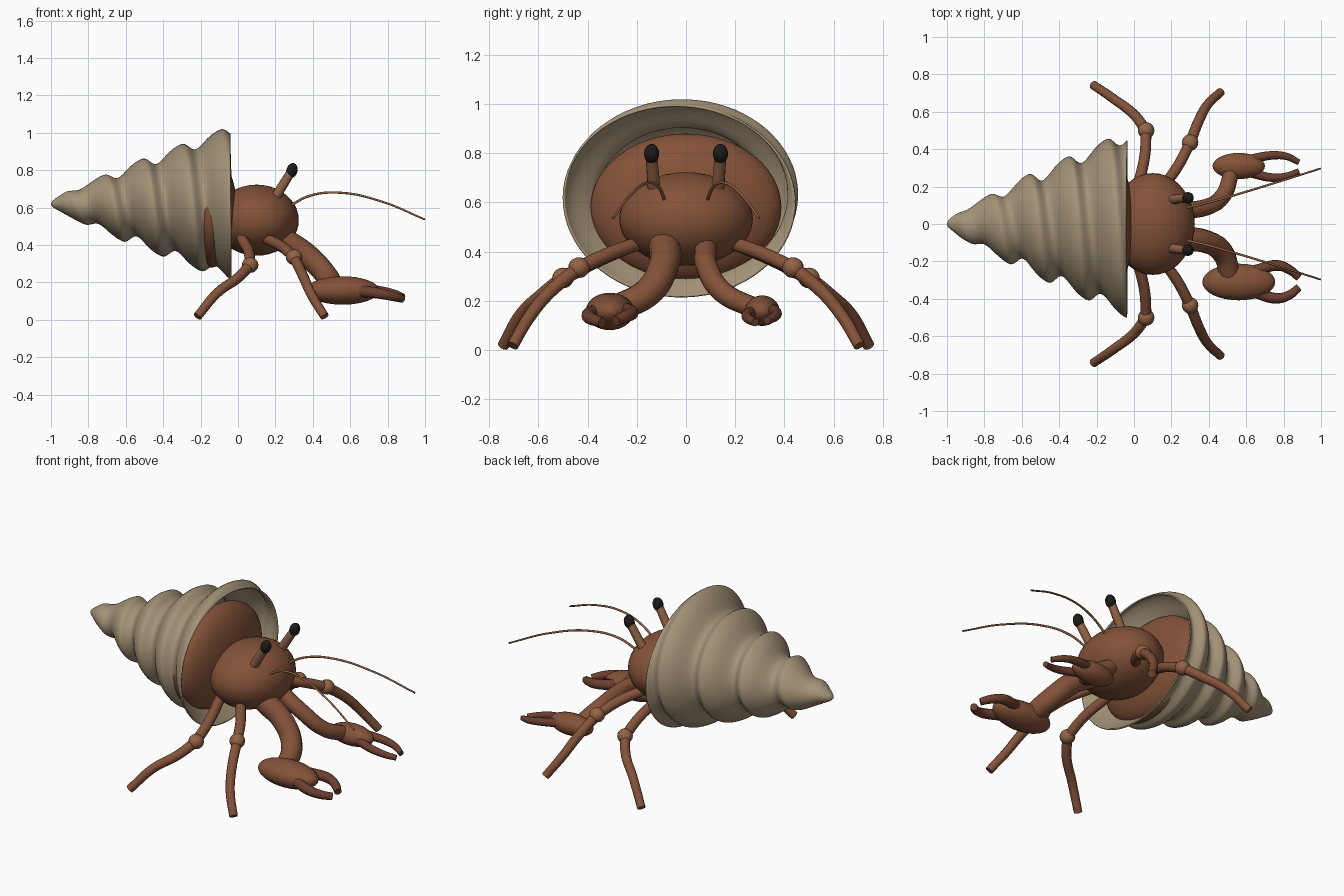
import bpy, bmesh, math
from mathutils import Vector

if "Cube" in bpy.data.objects:
    bpy.data.objects.remove(bpy.data.objects["Cube"])


def material(name, rgb):
    m = bpy.data.materials.new(name)
    m.diffuse_color = (*rgb, 1)
    m.use_nodes = True
    m.node_tree.nodes["Principled BSDF"].inputs["Base Color"].default_value = m.diffuse_color
    return m


BROWN = material("brown", (0.23, 0.085, 0.04))
DARK = material("dark_brown", (0.15, 0.05, 0.028))
TAN = material("joint_tan", (0.29, 0.125, 0.06))
SHELL = material("shell_tan", (0.37, 0.29, 0.185))
BLACK = material("eye_black", (0.012, 0.011, 0.009))


def smooth(ob, angle=50):
    bpy.ops.object.select_all(action='DESELECT')
    ob.select_set(True)
    bpy.context.view_layer.objects.active = ob
    bpy.ops.object.shade_smooth_by_angle(angle=math.radians(angle))


def ball(name, loc, size, mat, seg=32):
    bpy.ops.mesh.primitive_uv_sphere_add(segments=seg, ring_count=seg // 2, location=loc)
    ob = bpy.context.object
    ob.name = name
    ob.scale = size
    ob.data.materials.append(mat)
    smooth(ob)
    return ob


def tube(name, pts, radii, mat):
    """Smooth tapered tube through points, with flat end caps."""
    cu = bpy.data.curves.new(name, 'CURVE')
    cu.dimensions = '3D'
    cu.bevel_depth = 1
    cu.bevel_resolution = 4
    cu.resolution_u = 10
    cu.use_fill_caps = True
    sp = cu.splines.new('BEZIER')
    sp.bezier_points.add(len(pts) - 1)
    for i, (bp, p) in enumerate(zip(sp.bezier_points, pts)):
        bp.co = p
        bp.handle_left_type = bp.handle_right_type = 'AUTO'
        t = i / (len(pts) - 1)
        bp.radius = radii[0] + (radii[1] - radii[0]) * t
    ob = bpy.data.objects.new(name, cu)
    bpy.context.collection.objects.link(ob)
    cu.materials.append(mat)
    bpy.ops.object.select_all(action='DESELECT')
    ob.select_set(True)
    bpy.context.view_layer.objects.active = ob
    bpy.ops.object.convert(target='MESH')
    smooth(bpy.context.object)
    return bpy.context.object


# Spiral shell: elliptical cone with a helical ridge, open at the mouth
def shell_radius(x, theta):
    u = ((x + 0.04) / 0.21 + theta / (2 * math.pi)) % 1
    p = 2 * math.pi * u
    bump = math.cos(p + 0.85 * math.sin(p / 2))
    t = x + 1
    r = min(0.03 + 0.375 * t, 0.4 * math.sqrt(t * 0.05) + 0.005 + 0.375 * t)
    return r + 0.028 * min(1, t / 0.4) * bump


bm = bmesh.new()
RINGS, SEG = 110, 72
rings = []
for i in range(RINGS + 1):
    x = -1 + 0.96 * i / RINGS
    ring = []
    for j in range(SEG):
        th = 2 * math.pi * j / SEG
        r = shell_radius(x, th)
        ring.append(bm.verts.new((x, -1.2 * r * math.cos(th), 0.62 + r * math.sin(th))))
    rings.append(ring)
for a, b in zip(rings, rings[1:]):
    for j in range(SEG):
        k = (j + 1) % SEG
        bm.faces.new((a[j], a[k], b[k], b[j]))
bm.faces.new(rings[0])
bmesh.ops.recalc_face_normals(bm, faces=bm.faces)
me = bpy.data.meshes.new("spiral_shell")
bm.to_mesh(me)
bm.free()
shell = bpy.data.objects.new("spiral_shell", me)
bpy.context.collection.objects.link(shell)
me.materials.append(SHELL)
smooth(shell)
sol = shell.modifiers.new("thickness", 'SOLIDIFY')
sol.thickness = 0.008
sol.offset = -1

# Body and the abdomen filling the shell mouth
ball("abdomen", (-0.14, 0, 0.58), (0.135, 0.388, 0.30), BROWN, 48)
ball("body", (0.10, 0, 0.533), (0.225, 0.272, 0.19), BROWN, 40)

for s, side in ((-1, "right"), (1, "left")):
    # Eyes
    tube(side + "_eye_stalk", [(0.20, s * 0.13, 0.655), (0.28, s * 0.14, 0.785)],
         (0.026, 0.024), TAN)
    eye = ball(side + "_eye", (0.288, s * 0.14, 0.798), (0.03, 0.031, 0.041), BLACK, 20)
    eye.rotation_euler.y = 0.3

    # Antennae
    tube(side + "_antenna", [(0.27, s * 0.085, 0.605), (0.38, s * 0.11, 0.662),
                             (0.54, s * 0.155, 0.68), (0.77, s * 0.225, 0.632),
                             (0.998, s * 0.297, 0.537)], (0.007, 0.005), TAN)

    # Walking legs: hip, thigh middle, knee, then two shin points and the foot
    for name, pts in (
        ("front_leg", [(0.15, 0.19, 0.435), (0.235, 0.31, 0.392), (0.30, 0.435, 0.335),
                       (0.35, 0.56, 0.23), (0.395, 0.64, 0.13), (0.463, 0.705, 0.018)]),
        ("rear_leg", [(0.02, 0.20, 0.435), (0.057, 0.36, 0.365), (0.065, 0.50, 0.293),
                      (0.0, 0.585, 0.225), (-0.11, 0.67, 0.145), (-0.217, 0.743, 0.018)]),
    ):
        v = [Vector((x, s * y, z)) for x, y, z in pts]
        tube(f"{side}_{name}_upper", v[:3], (0.029, 0.029), BROWN)
        tube(f"{side}_{name}_lower", v[2:], (0.029, 0.024), BROWN)
        ball(f"{side}_{name}_knee", v[2], (0.044, 0.044, 0.042), TAN, 20)

# Large claw on the right side
tube("large_claw_arm", [(0.24, -0.085, 0.43), (0.37, -0.09, 0.345), (0.475, -0.155, 0.235),
                        (0.515, -0.29, 0.165)], (0.066, 0.056), BROWN)
ball("large_claw_palm", (0.56, -0.31, 0.157), (0.195, 0.098, 0.076), BROWN)
tube("large_claw_inner_finger", [(0.65, -0.25, 0.163), (0.77, -0.222, 0.15),
                                 (0.84, -0.25, 0.135), (0.88, -0.285, 0.12)], (0.032, 0.021), DARK)
tube("large_claw_outer_finger", [(0.65, -0.365, 0.155), (0.76, -0.397, 0.14),
                                 (0.83, -0.38, 0.125), (0.88, -0.34, 0.112)], (0.032, 0.021), DARK)

# Small claw on the left side
tube("small_claw_arm", [(0.24, 0.08, 0.42), (0.37, 0.085, 0.34), (0.475, 0.15, 0.235),
                        (0.525, 0.29, 0.165)], (0.046, 0.043), BROWN)
ball("small_claw_palm", (0.56, 0.31, 0.16), (0.14, 0.07, 0.062), BROWN)
tube("small_claw_outer_finger", [(0.62, 0.345, 0.165), (0.74, 0.367, 0.15),
                                 (0.82, 0.36, 0.135), (0.88, 0.33, 0.12)], (0.026, 0.016), DARK)
tube("small_claw_inner_finger", [(0.62, 0.275, 0.155), (0.74, 0.248, 0.14),
                                 (0.82, 0.257, 0.125), (0.88, 0.282, 0.112)], (0.026, 0.016), DARK)
